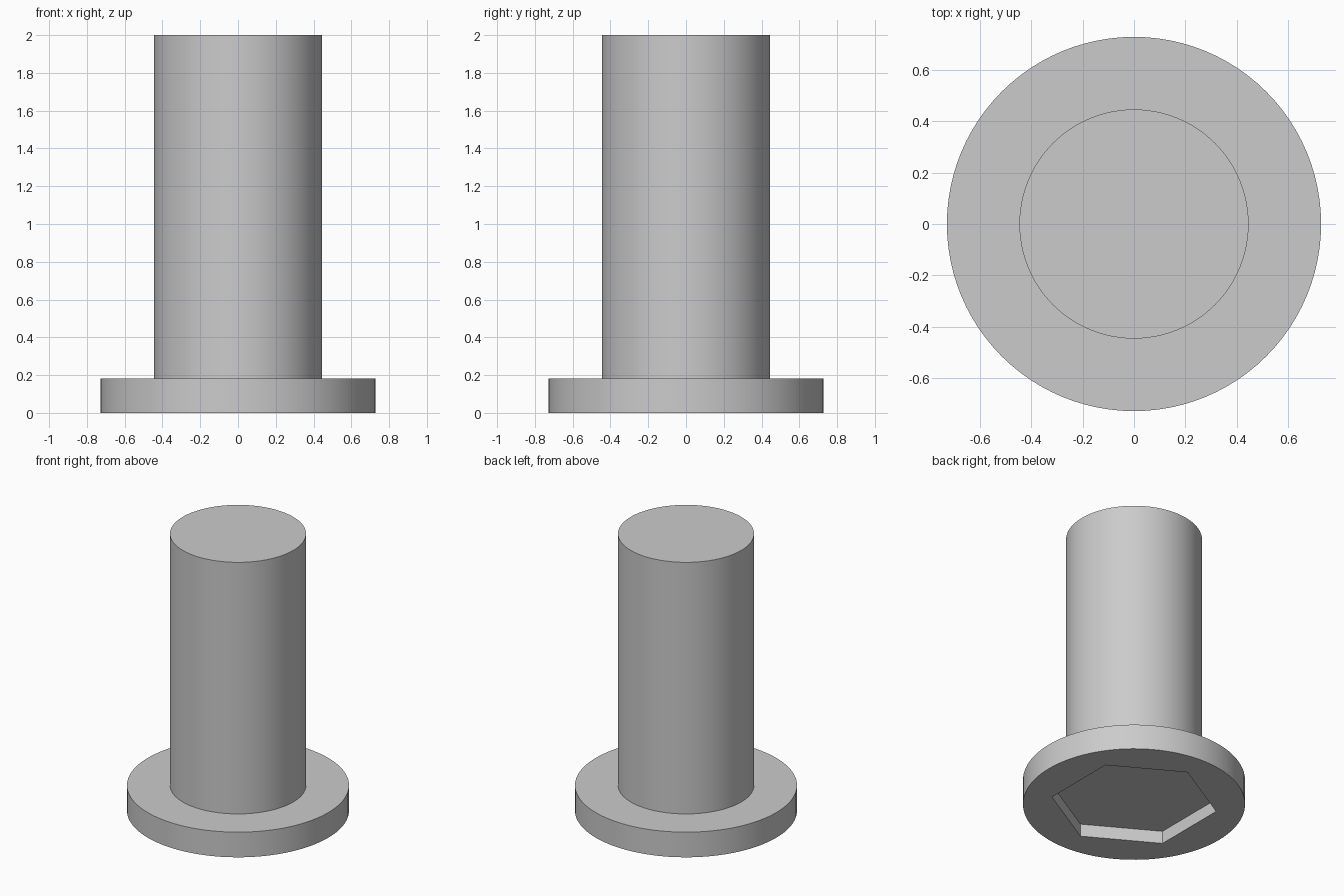
import bpy
import bmesh
from math import cos, sin, pi, radians

default = bpy.data.objects.get("Cube")
if default:
    bpy.data.objects.remove(default, do_unlink=True)

UNIT = 2 / 11          # flange thickness
SEGMENTS = 96

grey = bpy.data.materials.new("plain grey")
grey.use_nodes = True
grey.diffuse_color = (0.6, 0.6, 0.6, 1)
grey.node_tree.nodes["Principled BSDF"].inputs["Base Color"].default_value = (0.6, 0.6, 0.6, 1)

bm = bmesh.new()


def ring(radius, z, sides=SEGMENTS, turn=0.0):
    return [bm.verts.new((radius * cos(turn + 2 * pi * i / sides),
                          radius * sin(turn + 2 * pi * i / sides), z))
            for i in range(sides)]


def bridge(lower, upper):
    n = len(lower)
    for i in range(n):
        j = (i + 1) % n
        bm.faces.new((lower[i], lower[j], upper[j], upper[i]))


def loop_edges(verts):
    return [bm.edges.get((verts[i - 1], verts[i])) for i in range(len(verts))]


# Flange wall, shoulder, shaft wall and shaft end
profile = [(4, 0), (4, 1), (2.45, 1), (2.45, 11)]
rings = [ring(r * UNIT, z * UNIT) for r, z in profile]
for lower, upper in zip(rings, rings[1:]):
    bridge(lower, upper)
bm.faces.new(rings[-1])

# Hexagonal socket sunk into the underside
socket_rim = ring(3 * UNIT, 0, 6, radians(30))
socket_floor = ring(3 * UNIT, UNIT / 2, 6, radians(30))
bridge(socket_rim, socket_floor)
bm.faces.new(socket_floor)

# Flat underside between the flange edge and the socket rim
bmesh.ops.triangle_fill(bm, use_beauty=True, normal=(0, 0, -1),
                        edges=loop_edges(rings[0]) + loop_edges(socket_rim))
bmesh.ops.recalc_face_normals(bm, faces=bm.faces[:])

mesh = bpy.data.meshes.new("flanged_pin")
bm.to_mesh(mesh)
bm.free()
mesh.materials.append(grey)
pin = bpy.data.objects.new("flanged_pin", mesh)
bpy.context.collection.objects.link(pin)

# Round walls smooth, rims and socket sharp
bpy.ops.object.select_all(action="DESELECT")
pin.select_set(True)
bpy.context.view_layer.objects.active = pin
bpy.ops.object.shade_smooth_by_angle(angle=radians(30))
